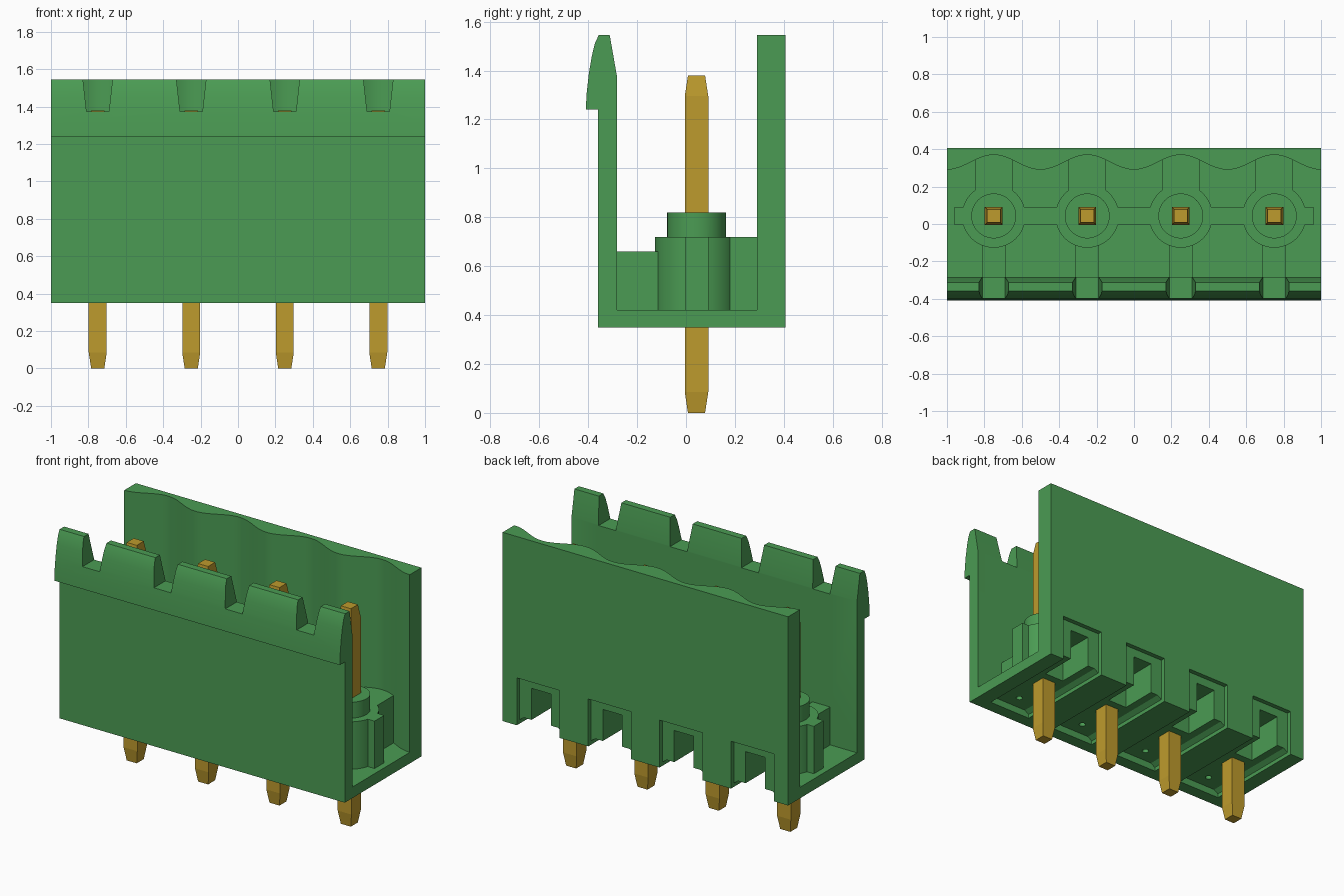
import bpy, bmesh, math
from mathutils import Vector

cube = bpy.data.objects.get("Cube")
if cube:
    bpy.data.objects.remove(cube, do_unlink=True)


def material(name, rgb):
    m = bpy.data.materials.new(name)
    m.use_nodes = True
    color = (*rgb, 1)
    m.diffuse_color = color
    bsdf = next(n for n in m.node_tree.nodes if n.type == 'BSDF_PRINCIPLED')
    bsdf.inputs["Base Color"].default_value = color
    return m


GREEN = material("green plastic", (0.07, 0.33, 0.087))
GOLD = material("gold metal", (0.515, 0.328, 0.026))
PINS = (-0.75, -0.25, 0.25, 0.75)
PIN_Y = 0.043
BASE, FLOOR, SHOULDER, TOP = 0.35, 0.42, 0.72, 1.545


def finish(name, bm, mat):
    bmesh.ops.recalc_face_normals(bm, faces=bm.faces)
    mesh = bpy.data.meshes.new(name)
    bm.to_mesh(mesh)
    bm.free()
    mesh.materials.append(mat)
    ob = bpy.data.objects.new(name, mesh)
    bpy.context.scene.collection.objects.link(ob)
    return ob


def prism(name, points, axis, lo, hi):
    """Extrude a 2D outline along an axis; outline is in the other two axes."""
    bm = bmesh.new()

    def place(p):
        co = list(p)
        co.insert(axis, lo)
        return co
    face = bm.faces.new([bm.verts.new(place(p)) for p in points])
    shift = Vector((0, 0, 0))
    shift[axis] = hi - lo
    moved = bmesh.ops.extrude_face_region(bm, geom=[face])["geom"]
    bmesh.ops.translate(bm, vec=shift, verts=[v for v in moved if isinstance(v, bmesh.types.BMVert)])
    return finish(name, bm, GREEN)


def box(name, x0, x1, y0, y1, z0, z1):
    return prism(name, [(x0, y0), (x1, y0), (x1, y1), (x0, y1)], 2, z0, z1)


def cylinder(name, x, y, radius, z0, z1, sides=48):
    ring = [(x + radius * math.cos(2 * math.pi * i / sides),
             y + radius * math.sin(2 * math.pi * i / sides)) for i in range(sides)]
    return prism(name, ring, 2, z0, z1)


def combine(target, tool, operation):
    mod = target.modifiers.new(operation, 'BOOLEAN')
    mod.operation, mod.object, mod.solver = operation, tool, 'EXACT'
    bpy.context.view_layer.objects.active = target
    bpy.ops.object.modifier_apply(modifier=mod.name)
    bpy.data.objects.remove(tool, do_unlink=True)


# Floor and front wall with its rounded latch lip
lip = [(-0.36, 1.24), (-0.41, 1.24), (-0.406, 1.31), (-0.397, 1.39), (-0.385, 1.46),
       (-0.373, 1.51), (-0.357, TOP), (-0.312, TOP), (-0.283, 1.38)]
housing = prism("housing", [(0.39, BASE), (-0.36, BASE)] + lip +
                [(-0.283, FLOOR), (0.39, FLOOR)], 0, -1, 1)

# Back wall with a scalloped inner face
steps = 64
wave = [(-1 + 2 * i / steps, 0.33 - 0.04 * math.cos(4 * math.pi * 2 * i / steps))
        for i in range(steps + 1)]
combine(housing, prism("back_wall", wave + [(1, 0.407), (-1, 0.407)], 2, BASE, TOP), 'UNION')

# Web, posts and ribs around the pins
sunk = FLOOR - 0.02
combine(housing, box("web", -0.96, 0.96, -0.005, 0.092, sunk, SHOULDER), 'UNION')
for x in PINS:
    for part in (cylinder("post", x, PIN_Y, 0.17, sunk, SHOULDER),
                 cylinder("collar", x, PIN_Y, 0.12, 0.6, 0.82),
                 box("back_rib", x - 0.1, x + 0.1, 0.08, 0.385, sunk, SHOULDER),
                 box("front_rib", x - 0.062, x + 0.062, -0.3, -0.08, sunk, 0.66)):
        combine(housing, part, 'UNION')

# Lip notches, rear arches and underside pockets
for x in PINS:
    notch = [(x - 0.06, 1.375), (x + 0.06, 1.375), (x + 0.085, 1.6), (x - 0.085, 1.6)]
    channel = [(x - 0.15, 0.3), (x + 0.15, 0.3), (x + 0.15, 0.375),
               (x + 0.12, 0.395), (x - 0.12, 0.395), (x - 0.15, 0.375)]
    for cutter in (prism("notch", notch, 1, -0.5, -0.2),
                   box("arch", x - 0.15, x + 0.15, 0.378, 0.5, 0.3, 0.65),
                   prism("channel", channel, 1, -0.28, 0.45),
                   box("pocket", x - 0.068, x + 0.068, 0.14, 0.45, 0.3, 0.595),
                   cylinder("vent", x, -0.19, 0.02, 0.3, 0.5, 16)):
        combine(housing, cutter, 'DIFFERENCE')

housing.select_set(True)
bpy.context.view_layer.objects.active = housing
bpy.ops.object.shade_smooth_by_angle(angle=math.radians(25))

# Square pins with tapered tips
for number, x in enumerate(PINS, 1):
    bm = bmesh.new()
    rings = []
    for z, h in ((0, 0.035), (0.085, 0.048), (1.295, 0.048), (1.38, 0.035)):
        rings.append([bm.verts.new((x + sx * h, PIN_Y + sy * h, z))
                      for sx, sy in ((-1, -1), (1, -1), (1, 1), (-1, 1))])
    for a, b in zip(rings, rings[1:]):
        for i in range(4):
            j = (i + 1) % 4
            bm.faces.new((a[i], a[j], b[j], b[i]))
    bm.faces.new(rings[0])
    bm.faces.new(rings[-1])
    finish(f"pin_{number}", bm, GOLD)
